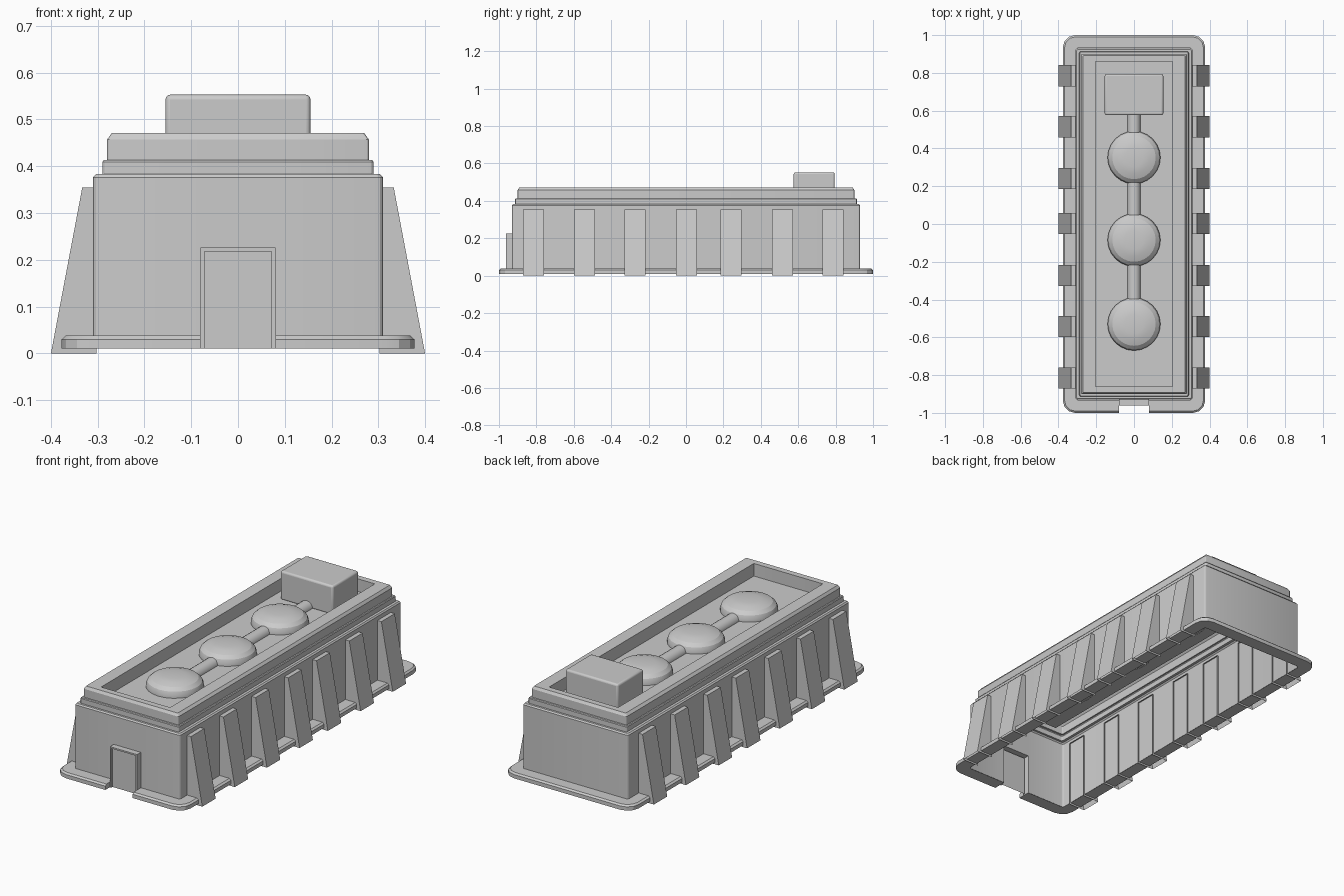
import bpy, bmesh
from math import sin, cos, pi

if "Cube" in bpy.data.objects:
    bpy.data.objects.remove(bpy.data.objects["Cube"])


def finish(name, bm, smooth=True):
    me = bpy.data.meshes.new(name)
    bm.to_mesh(me)
    bm.free()
    ob = bpy.data.objects.new(name, me)
    bpy.context.collection.objects.link(ob)
    if smooth:
        bpy.ops.object.select_all(action='DESELECT')
        ob.select_set(True)
        bpy.context.view_layer.objects.active = ob
        bpy.ops.object.shade_smooth_by_angle(angle=0.4)
    return ob


def rounded_ring(hx, hy, r, z, gap=0.08, seg=3):
    # counter-clockwise rounded rectangle starting right of the doorway
    pts = [(gap, -hy, z)]
    for k, (sx, sy) in enumerate([(1, -1), (1, 1), (-1, 1), (-1, -1)]):
        for i in range(seg + 1):
            a = -pi / 2 + k * pi / 2 + i / seg * pi / 2
            pts.append((sx * (hx - r) + r * cos(a), sy * (hy - r) + r * sin(a), z))
    return pts + [(-gap, -hy, z)]


def loft(bm, rings, closed=True, skip_first_gap=False):
    rows = [[bm.verts.new(p) for p in ring] for ring in rings]
    n = len(rows[0])
    for j, (a, b) in enumerate(zip(rows, rows[1:])):
        for i in range(n if closed else n - 1):
            if skip_first_gap and j == 0 and i == n - 1:
                continue
            k = (i + 1) % n
            bm.faces.new((a[i], a[k], b[k], b[i]))
    return rows


FLOOR = .404

# Hollow body: open underside, stepped walls, rim and recessed roof
bm = bmesh.new()
steps = [(.31, .93, .012, .01), (.31, .93, .012, .226), (.31, .93, .012, .376),
         (.304, .924, .01, .383), (.29, .913, .008, .383), (.29, .913, .008, .409),
         (.287, .91, .008, .413), (.28, .9, .006, .413), (.28, .9, .006, .457),
         (.27, .892, .006, .471), (.203, .86, .001, .471), (.203, .86, .001, FLOOR)]
rows = loft(bm, [rounded_ring(*s) for s in steps], skip_first_gap=True)
bm.faces.new(rows[-1])
finish("body_shell", bm)

# Base flange, interrupted at the doorway
bm = bmesh.new()
flange = [(.3105, .9305, .012, .01), (.377, 1.0, .065, .01), (.377, 1.0, .065, .03),
          (.368, .991, .058, .038), (.3105, .9305, .012, .038)]
rows = loft(bm, [rounded_ring(*s) for s in flange], closed=False)
bm.faces.new([r[0] for r in rows])
bm.faces.new([r[-1] for r in reversed(rows)])
finish("base_flange", bm)

# Doorway: shallow frame with an inset panel, open to the inside
bm = bmesh.new()
door = [(.08, .226, -.93), (.08, .226, -.962), (.072, .218, -.962), (.072, .218, -.952)]
rows = loft(bm, [[(w, y, .01), (w, y, h), (-w, y, h), (-w, y, .01)] for w, h, y in door],
            closed=False)
bm.faces.new(rows[-1])
finish("door", bm, smooth=False)

# Sloped wall buttresses: hollow, open below and behind, mirrored to both sides
profile = [(.303, 0), (.4, 0), (.333, .355), (.303, .355)]
for n, y in enumerate([-.815, -.542, -.272, .002, .24, .515, .785]):
    bm = bmesh.new()
    near, far = [[bm.verts.new((x, y + d, z)) for x, z in profile] for d in (-.056, .056)]
    bm.faces.new(near)
    bm.faces.new(far[::-1])
    for i in (1, 2):
        bm.faces.new((near[i + 1], near[i], far[i], far[i + 1]))
    ob = finish(f"buttress_{n + 1}", bm, smooth=False)
    ob.modifiers.new("both_sides", 'MIRROR')

# Roof domes, turned from a profile
SEG = 24
dome = [(.14, FLOOR - .002), (.14, .418), (.133, .436), (.115, .452), (.085, .462), (.05, .467)]
for n, y in enumerate([-.53, -.085, .352]):
    bm = bmesh.new()
    rows = loft(bm, [[(r * cos(2 * pi * i / SEG), y + r * sin(2 * pi * i / SEG), z)
                      for i in range(SEG)] for r, z in dome])
    bm.faces.new(rows[-1])
    finish(f"roof_dome_{n + 1}", bm)

# Pipe linking the domes to the roof box
bpy.ops.mesh.primitive_cylinder_add(vertices=16, radius=.036, depth=1.12,
                                    location=(0, .03, .401), rotation=(pi / 2, 0, 0))
bpy.context.object.name = "roof_pipe"
bpy.ops.object.shade_smooth_by_angle(angle=0.5)

# Roof box with softened edges
bm = bmesh.new()
bmesh.ops.create_cube(bm, size=1)
for v in bm.verts:
    v.co = (v.co.x * .31, .685 + v.co.y * .218, .476 + v.co.z * .154)
ob = finish("roof_box", bm)
bev = ob.modifiers.new("soft_edges", 'BEVEL')
bev.width = .01
bev.segments = 3
